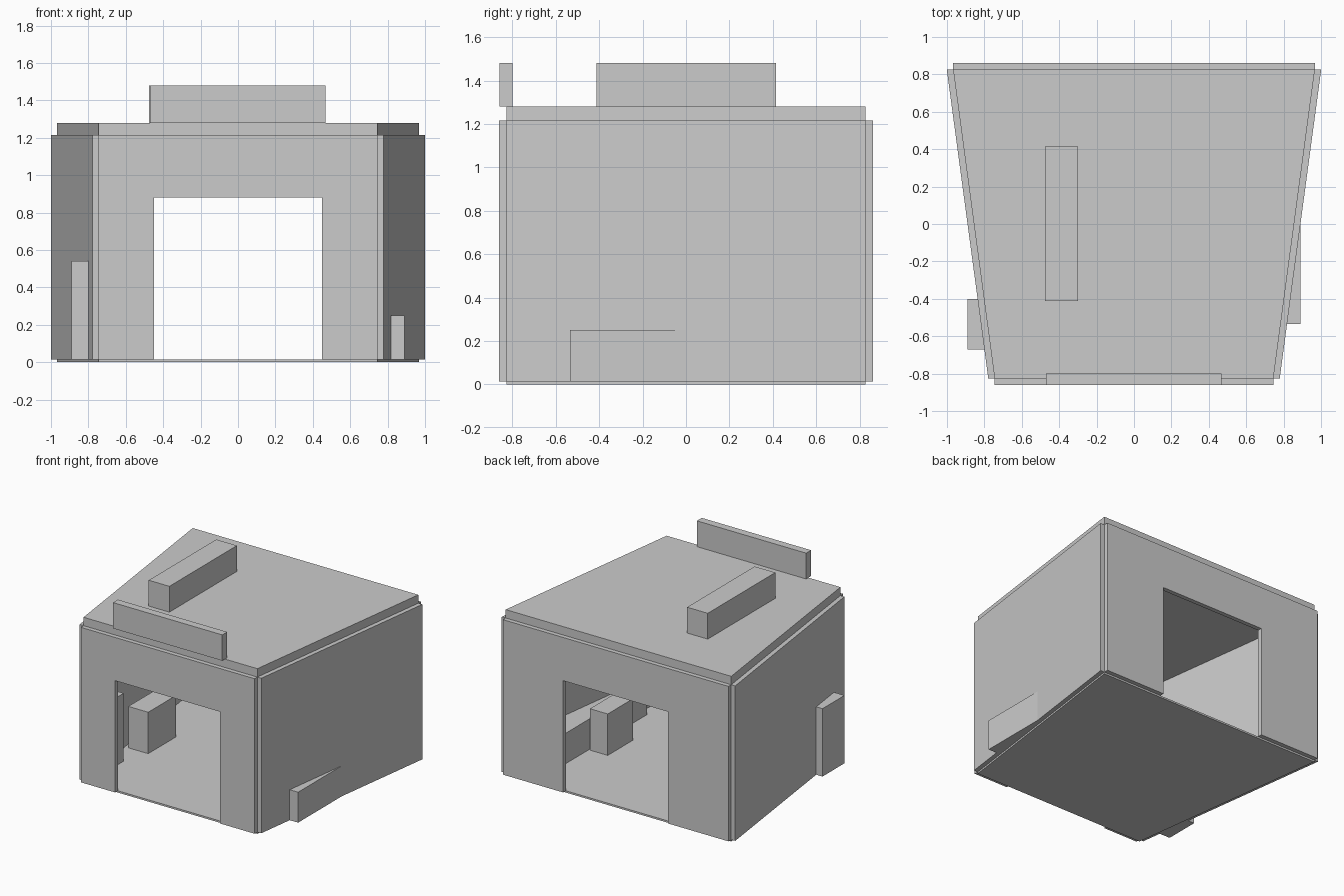
import bpy
import bmesh

if "Cube" in bpy.data.objects:
    bpy.data.objects.remove(bpy.data.objects["Cube"])

# One plain grey for the whole building
grey = bpy.data.materials.new("plain_grey")
grey.diffuse_color = (0.6, 0.6, 0.6, 1.0)
grey.use_nodes = True
grey.node_tree.nodes["Principled BSDF"].inputs["Base Color"].default_value = grey.diffuse_color

# Plan of the building: narrow front, wide back
FRONT_X, BACK_X = 0.745, 0.967
FRONT_Y, BACK_Y = -0.827, 0.827
WALL = 0.034
FLOOR_TOP, WALL_TOP, ROOF_TOP = 0.014, 1.215, 1.28
DOOR_X, DOOR_TOP = 0.45, 0.88


def prism(name, outline, direction):
    """Extrude a flat outline of 3D points along a direction."""
    bm = bmesh.new()
    face = bm.faces.new([bm.verts.new(p) for p in outline])
    grown = bmesh.ops.extrude_face_region(bm, geom=[face])
    verts = [g for g in grown["geom"] if isinstance(g, bmesh.types.BMVert)]
    bmesh.ops.translate(bm, verts=verts, vec=direction)
    bmesh.ops.recalc_face_normals(bm, faces=bm.faces)
    mesh = bpy.data.meshes.new(name)
    bm.to_mesh(mesh)
    bm.free()
    mesh.materials.append(grey)
    obj = bpy.data.objects.new(name, mesh)
    bpy.context.collection.objects.link(obj)
    return obj


def slab(name, plan, z0, z1):
    return prism(name, [(x, y, z0) for x, y in plan], (0, 0, z1 - z0))


def box(name, x0, x1, y0, y1, z0, z1):
    return slab(name, [(x0, y0), (x1, y0), (x1, y1), (x0, y1)], z0, z1)


def door_wall(name, half, y0, y1):
    """Wall with a central doorway that reaches the floor."""
    profile = [(-half, FLOOR_TOP), (-DOOR_X, FLOOR_TOP), (-DOOR_X, DOOR_TOP),
               (DOOR_X, DOOR_TOP), (DOOR_X, FLOOR_TOP), (half, FLOOR_TOP),
               (half, WALL_TOP), (-half, WALL_TOP)]
    return prism(name, [(x, y0, z) for x, z in profile], (0, y1 - y0, 0))


# Floor and roof slabs
plan = [(-FRONT_X, FRONT_Y), (FRONT_X, FRONT_Y), (BACK_X, BACK_Y), (-BACK_X, BACK_Y)]
slab("floor", plan, 0, FLOOR_TOP)
slab("roof", plan, WALL_TOP, ROOF_TOP)

# Front and back walls with doorways
door_wall("front_wall", FRONT_X, FRONT_Y - WALL, FRONT_Y)
door_wall("back_wall", BACK_X, BACK_Y, BACK_Y + WALL)

# Slanted side walls
for side, s in (("left", -1), ("right", 1)):
    slab(side + "_wall",
         [(s * FRONT_X, FRONT_Y), (s * (FRONT_X + WALL), FRONT_Y),
          (s * (BACK_X + WALL), BACK_Y), (s * BACK_X, BACK_Y)],
         FLOOR_TOP, WALL_TOP)

# Sign board and roof box
box("sign_board", -0.47, 0.467, -0.86, -0.80, ROOF_TOP, 1.48)
box("roof_box", -0.477, -0.30, -0.412, 0.415, ROOF_TOP, 1.48)

# Furniture, partly poking through the side walls
box("cabinet", -0.89, -0.70, -0.67, -0.40, FLOOR_TOP, 0.54)
box("bench", 0.71, 0.89, -0.535, 0.53, FLOOR_TOP, 0.25)
box("left_crate", -0.80, -0.63, -0.20, 0.14, FLOOR_TOP, 0.335)
box("right_crate", 0.547, 0.70, -0.13, 0.177, FLOOR_TOP, 0.335)
